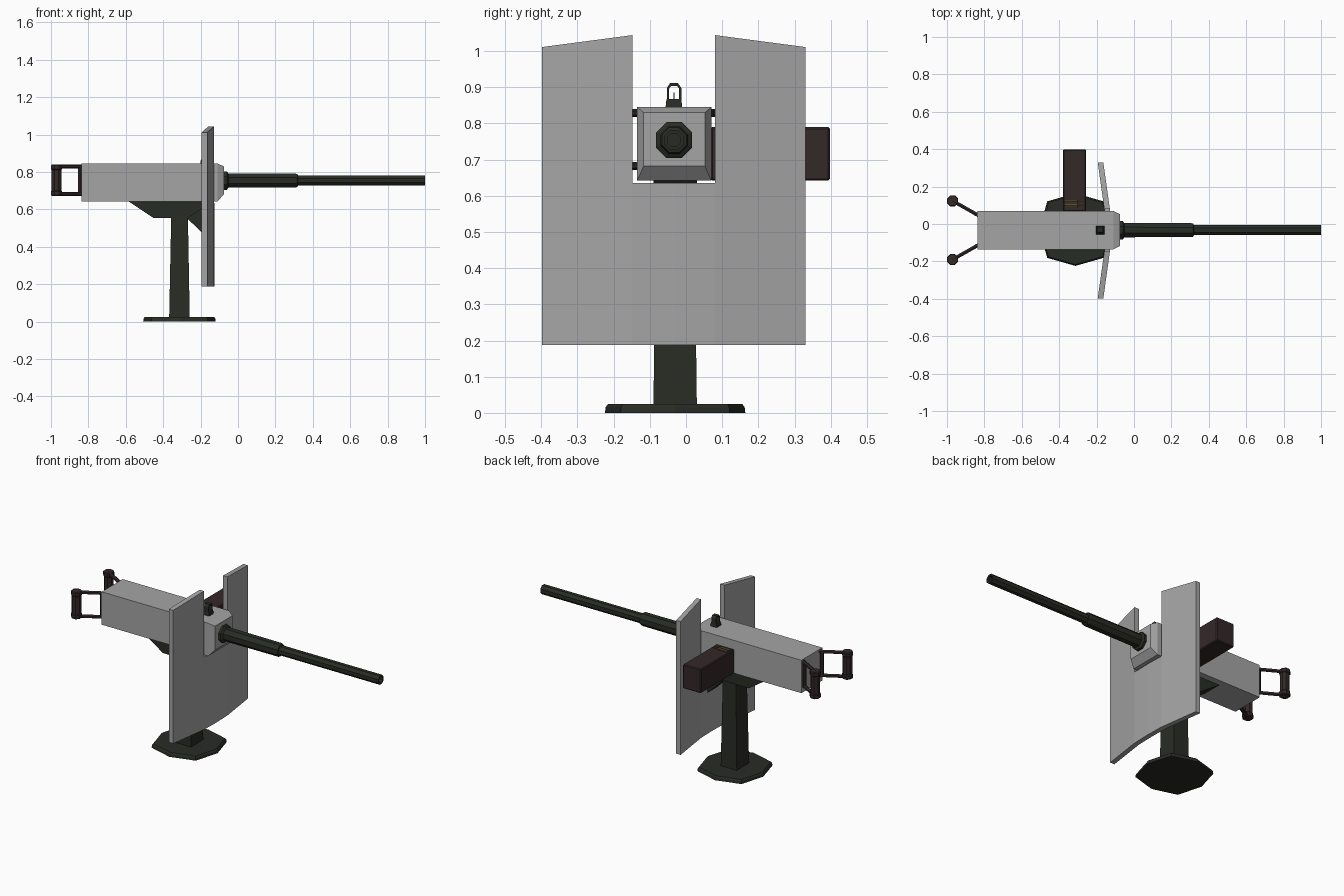
import bpy, bmesh, math
from mathutils import Vector

if "Cube" in bpy.data.objects:
    bpy.data.objects.remove(bpy.data.objects["Cube"])

CY, BZ = -0.033, 0.754   # gun centre line


def material(name, rgb):
    m = bpy.data.materials.new(name)
    m.diffuse_color = (*rgb, 1)
    m.use_nodes = True
    m.node_tree.nodes["Principled BSDF"].inputs["Base Color"].default_value = m.diffuse_color
    return m


GREY = material("grey_steel", (0.375, 0.375, 0.375))
GREEN = material("dark_green_steel", (0.022, 0.025, 0.018))
BROWN = material("dark_brown", (0.034, 0.021, 0.021))
BRASS = material("brass", (0.1, 0.075, 0.025))


def loft(name, rings, mat):
    """Skin equal-length rings of points and cap both ends."""
    bm = bmesh.new()
    vs = [[bm.verts.new(p) for p in r] for r in rings]
    n = len(vs[0])
    for a, b in zip(vs, vs[1:]):
        for j in range(n):
            bm.faces.new((a[j], a[(j + 1) % n], b[(j + 1) % n], b[j]))
    bm.faces.new(vs[0])
    bm.faces.new(vs[-1])
    bmesh.ops.recalc_face_normals(bm, faces=bm.faces)
    me = bpy.data.meshes.new(name)
    bm.to_mesh(me)
    bm.free()
    ob = bpy.data.objects.new(name, me)
    bpy.context.collection.objects.link(ob)
    me.materials.append(mat)
    return ob


def lathe(name, start, direction, profile, mat, sides=8, turn=0.5):
    """Stack rings (distance, radius) along a direction."""
    d = Vector(direction).normalized()
    u = d.cross(Vector((0, 0, 1)) if abs(d.z) < 0.9 else Vector((0, 1, 0))).normalized()
    w = d.cross(u)
    angles = [2 * math.pi * (k + turn) / sides for k in range(sides)]
    rings = [[Vector(start) + d * t + (u * math.cos(a) + w * math.sin(a)) * r
              for a in angles] for t, r in profile]
    return loft(name, rings, mat)


def rect_x(x, y0, y1, z0, z1):
    return [(x, y0, z0), (x, y1, z0), (x, y1, z1), (x, y0, z1)]


def rect_z(z, x0, x1, y0, y1):
    return [(x0, y0, z), (x1, y0, z), (x1, y1, z), (x0, y1, z)]


def extrude_y(name, profile, y0, y1, mat):
    return loft(name, [[(x, y, z) for x, z in profile] for y in (y0, y1)], mat)


# pedestal: eight-sided foot with wider diagonal corners, tapered column
foot = [(math.cos(i * math.pi / 4) * (1.1 if i % 2 else 1),
         math.sin(i * math.pi / 4) * (1.1 if i % 2 else 1)) for i in range(8)]
loft("base_plate", [[(-0.313 + c * r, -0.03 + s * r, z) for c, s in foot]
                    for z, r in ((0, 0.194), (0.016, 0.192), (0.024, 0.186))], GREEN)
loft("pedestal_column", [rect_z(0.02, -0.368, -0.258, -0.09, 0.03),
                         rect_z(0.57, -0.357, -0.268, -0.083, 0.023)], GREEN)

# cradle under the receiver, and front bracket
extrude_y("cradle", [(-0.595, 0.65), (-0.45, 0.553), (-0.27, 0.553), (-0.2, 0.6), (-0.16, 0.65)],
          -0.09, 0.03, GREEN)
extrude_y("shield_bracket", [(-0.34, 0.58), (-0.33, 0.565), (-0.28, 0.56), (-0.15, 0.435),
                             (-0.15, 0.605), (-0.33, 0.605)], -0.075, 0.015, GREEN)

# receiver with tapered nose
loft("receiver", [rect_x(-0.837, -0.135, 0.07, 0.642, 0.845),
                  rect_x(-0.11, -0.135, 0.07, 0.642, 0.845),
                  rect_x(-0.075, -0.117, 0.052, 0.682, 0.83)], GREY)

# barrel with collar, sleeve and hollow muzzle
k = 1 / math.cos(math.pi / 8)
lathe("barrel", (0, CY, BZ), (1, 0, 0),
      [(t, r * k) for t, r in [(-0.085, 0.05), (-0.06, 0.05), (-0.052, 0.038), (0.31, 0.037),
                               (0.318, 0.034), (0.32, 0.027), (1, 0.027), (1, 0.018), (0.95, 0.018)]], GREEN)


# shield: bent plate around a slot, columns given as (y, front x, bottom z, top z)
def plate(name, columns):
    return loft(name, [[(x, y, z0), (x, y, z1), (x - 0.03, y, z1), (x - 0.03, y, z0)]
                       for y, x, z0, z1 in columns], GREY)


plate("shield_left", [(-0.398, -0.164, 0.188, 1.011), (-0.148, -0.129, 0.188, 1.044)])
plate("shield_centre", [(-0.148, -0.129, 0.188, 0.635), (-0.034, -0.126, 0.188, 0.635),
                        (0.08, -0.129, 0.188, 0.635)])
plate("shield_right", [(0.08, -0.129, 0.188, 1.044), (0.33, -0.164, 0.188, 1.011)])

# ammunition box with belt
box = extrude_y("ammo_box", [(-0.38, 0.642), (-0.256, 0.642), (-0.256, 0.79), (-0.38, 0.79)],
                0.068, 0.398, BROWN)
bev = box.modifiers.new("edges", 'BEVEL')
bev.width, bev.segments = 0.005, 1
for i, y in enumerate((0.098, 0.119)):
    lathe(f"cartridge_{i}", (-0.37, y, 0.791), (1, 0, 0),
          [(0, 0.009), (0.065, 0.009), (0.072, 0.005), (0.1, 0.003)], BRASS, 6)

# front sight: block, arch and post
loft("sight_block", [rect_z(0.84, -0.203, -0.158, -0.057, -0.01),
                     rect_z(0.868, -0.198, -0.162, -0.054, -0.013)], GREEN)
arch = [(-0.02, 0.86), (-0.02, 0.898), (-0.011, 0.911), (0.011, 0.911), (0.02, 0.898), (0.02, 0.86)]
inner = [(-0.014, 0.86), (-0.014, 0.896), (-0.008, 0.904), (0.008, 0.904), (0.014, 0.896), (0.014, 0.86)]
loft("sight_arch", [[(x, CY + a[0], a[1]) for x, a in ((-0.195, o), (-0.165, o), (-0.165, n), (-0.195, n))]
                    for o, n in zip(arch, inner)], GREEN)
lathe("sight_post", (-0.18, CY, 0.86), (0, 0, 1), [(0, 0.003), (0.026, 0.002)], GREEN, 4)

# twin rear handles: grips, bars and the posts joining them to the receiver
for side, s in (("left", 1), ("right", -1)):
    gy = CY + s * 0.157
    lathe(f"grip_{side}", (-0.97, gy, 0.673), (0, 0, 1),
          [(0, 0.028), (0.005, 0.032), (0.024, 0.032), (0.028, 0.028), (0.138, 0.028),
           (0.142, 0.032), (0.161, 0.032), (0.166, 0.028)], BROWN)
    lathe(f"handle_post_{side}", (-0.846, CY + s * 0.086, 0.677), (0, 0, 1),
          [(0, 0.011), (0.156, 0.011)], BROWN, 6)
    for level, z in (("lower", 0.682), ("upper", 0.829)):
        a, b = Vector((-0.825, CY + s * 0.075, z)), Vector((-0.97, gy, z))
        lathe(f"handle_bar_{side}_{level}", a, b - a, [(0, 0.011), ((b - a).length, 0.011)], BROWN, 6)
